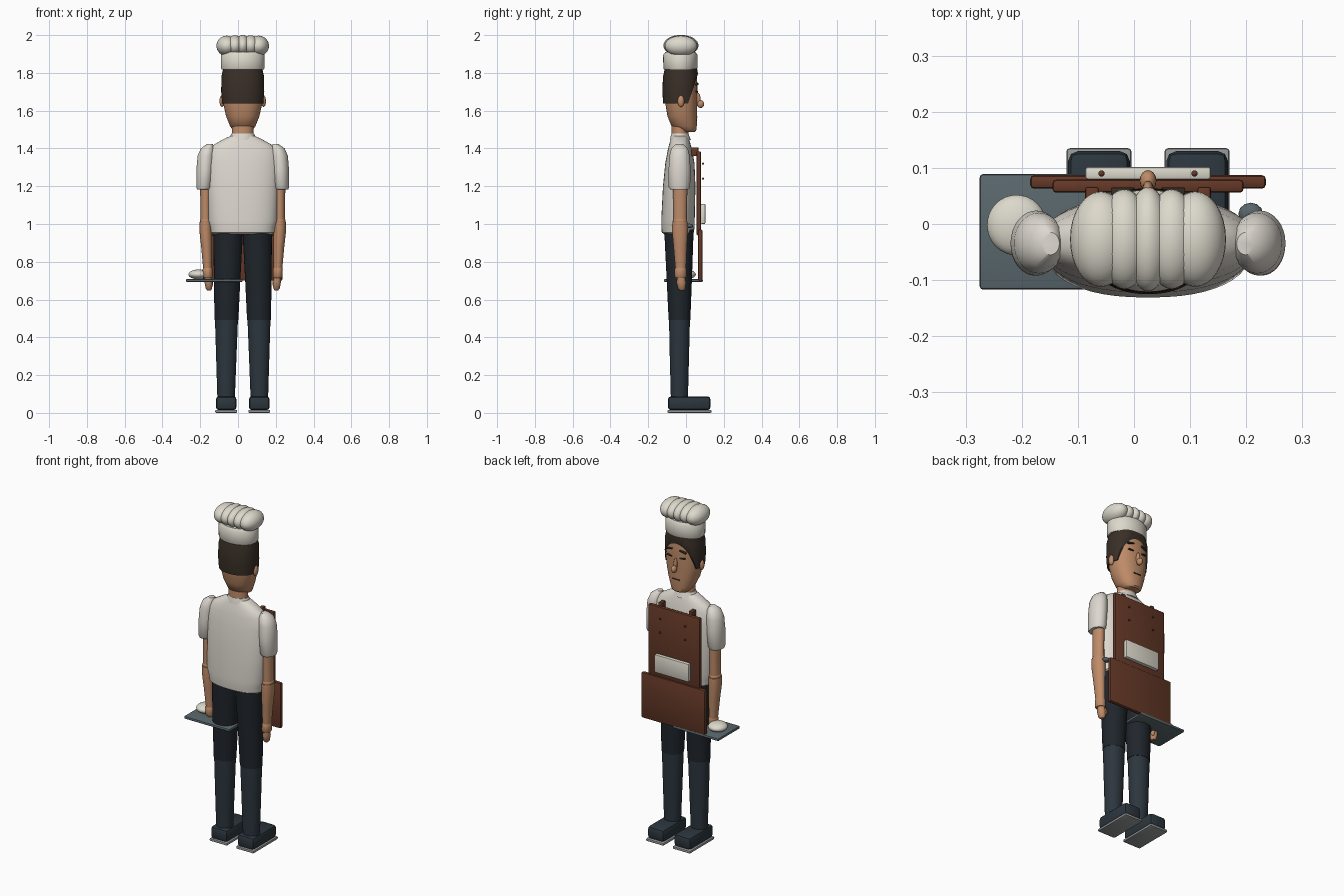
import bpy, bmesh, math
from mathutils import Vector

CX = 0.025  # the figure stands slightly right of the origin
PALETTE = {
    "cream": (0.72, 0.69, 0.60), "shirt": (0.72, 0.68, 0.62), "skin": (0.52, 0.26, 0.14),
    "hair": (0.04, 0.028, 0.02), "navy": (0.025, 0.037, 0.048), "dark": (0.014, 0.019, 0.025),
    "brown": (0.13, 0.04, 0.02), "steel": (0.10, 0.135, 0.15), "sole": (0.30, 0.31, 0.31),
}
MATS = {}
for key, rgb in PALETTE.items():
    MATS[key] = bpy.data.materials.new(key)
    MATS[key].diffuse_color = (*rgb, 1)


def finish(bm, name, color, smooth=40):
    bmesh.ops.recalc_face_normals(bm, faces=bm.faces[:])
    me = bpy.data.meshes.new(name)
    bm.to_mesh(me)
    bm.free()
    ob = bpy.data.objects.new(name, me)
    bpy.context.collection.objects.link(ob)
    me.materials.append(MATS[color])
    bpy.ops.object.select_all(action='DESELECT')
    ob.select_set(True)
    bpy.context.view_layer.objects.active = ob
    bpy.ops.object.shade_smooth_by_angle(angle=math.radians(smooth))
    return ob


def loft(name, rings, color, n=32, p=2.0, cut=None):
    """Stack of superellipse rings (z, half width, y back, y front, x offset)."""
    bm = bmesh.new()
    prev = None
    for i, (z, rx, y0, y1, dx) in enumerate(rings):
        ring = []
        for k in range(n):
            a = 2 * math.pi * k / n
            c, s = math.cos(a), math.sin(a)
            x = math.copysign(abs(c) ** (2 / p), c) * rx
            y = math.copysign(abs(s) ** (2 / p), s) * (y1 - y0) / 2
            ring.append(bm.verts.new((CX + dx + x, (y0 + y1) / 2 + y, z)))
        if prev:
            for k in range(n):
                bm.faces.new((prev[k], prev[(k + 1) % n], ring[(k + 1) % n], ring[k]))
        if i in (0, len(rings) - 1):
            bm.faces.new(ring)
        prev = ring
    if cut:
        res = bmesh.ops.bisect_plane(bm, geom=bm.verts[:] + bm.edges[:] + bm.faces[:],
                                     plane_co=cut[0], plane_no=cut[1], clear_outer=True)
        edges = [e for e in res["geom_cut"] if isinstance(e, bmesh.types.BMEdge)]
        bmesh.ops.holes_fill(bm, edges=edges)
    return finish(bm, name, color)


def box(name, x, y, z, color, bevel=0.004, tilt=0):
    """Bevelled box between (min, max) pairs; tilt turns it about y."""
    bm = bmesh.new()
    bmesh.ops.create_cube(bm, size=1)
    for v in bm.verts:
        v.co = Vector((v.co.x * (x[1] - x[0]), v.co.y * (y[1] - y[0]), v.co.z * (z[1] - z[0])))
    bmesh.ops.bevel(bm, geom=bm.edges[:], offset=bevel, segments=2, profile=0.5, affect='EDGES')
    ob = finish(bm, name, color, 35)
    ob.location = (sum(x) / 2, sum(y) / 2, sum(z) / 2)
    ob.rotation_euler.y = tilt
    return ob


def ball(name, co, r, color, seg=24):
    bm = bmesh.new()
    bmesh.ops.create_uvsphere(bm, u_segments=seg, v_segments=seg // 2, radius=1)
    for v in bm.verts:
        v.co = Vector((v.co.x * r[0] + co[0], v.co.y * r[1] + co[1], v.co.z * r[2] + co[2]))
    return finish(bm, name, color, 60)


# legs, shoes, arms and ears, mirrored about the body axis
for s, side in ((-1, "left"), (1, "right")):
    fx = CX + s * 0.0875
    box(side + "_sole", (fx - 0.058, fx + 0.058), (-0.098, 0.135), (0, 0.016), "sole", 0.006)
    box(side + "_shoe_toe", (fx - 0.055, fx + 0.055), (-0.096, 0.13), (0.014, 0.088), "navy", 0.018)
    loft(side + "_lower_leg", [(0.07, 0.046, -0.08, 0.01, s * 0.088), (0.30, 0.054, -0.086, 0.016, s * 0.087),
         (0.50, 0.061, -0.09, 0.021, s * 0.086)], "navy")
    loft(side + "_upper_leg", [(0.492, 0.063, -0.092, 0.023, s * 0.086), (0.70, 0.070, -0.102, 0.031, s * 0.083),
         (0.90, 0.076, -0.112, 0.038, s * 0.078), (0.97, 0.077, -0.115, 0.04, s * 0.077)], "dark")
    loft(side + "_sleeve", [(1.183, 0.036, -0.083, 0.013, s * 0.206), (1.195, 0.042, -0.092, 0.022, s * 0.203),
         (1.29, 0.046, -0.092, 0.024, s * 0.199), (1.36, 0.045, -0.088, 0.02, s * 0.194),
         (1.40, 0.036, -0.078, 0.01, s * 0.186), (1.423, 0.016, -0.055, -0.015, s * 0.174)], "shirt")
    loft(side + "_upper_arm", [(1.01, 0.028, -0.066, 0.004, s * 0.196), (1.11, 0.027, -0.067, 0.006, s * 0.197),
         (1.25, 0.030, -0.07, 0.008, s * 0.197)], "skin")
    ball(side + "_elbow", (CX + s * 0.196, -0.031, 1.015), (0.031, 0.038, 0.025), "skin")
    loft(side + "_forearm", [(0.76, 0.023, -0.056, 0.0, s * 0.186), (0.88, 0.029, -0.066, 0.005, s * 0.191),
         (0.97, 0.034, -0.074, 0.011, s * 0.196), (1.01, 0.033, -0.072, 0.009, s * 0.196)], "skin")
    loft(side + "_wrist_band", [(0.715, 0.022, -0.055, -0.003, s * 0.185), (0.722, 0.026, -0.06, 0.002, s * 0.185),
         (0.76, 0.026, -0.06, 0.002, s * 0.186), (0.768, 0.023, -0.056, 0, s * 0.186)], "skin")
    loft(side + "_hand", [(0.648, 0.009, -0.032, -0.012, s * 0.178), (0.658, 0.017, -0.043, -0.003, s * 0.179),
         (0.69, 0.021, -0.05, 0.0, s * 0.181), (0.72, 0.018, -0.047, -0.005, s * 0.183)], "skin", 20)
    ball(side + "_thumb", (CX + s * 0.166, -0.01, 0.688), (0.009, 0.01, 0.024), "skin", 12)
    ball(side + "_ear", (CX + s * 0.11, -0.027, 1.65), (0.013, 0.018, 0.031), "skin", 16)
    # eyes and brows
    box(side + "_brow", *[(CX + s * 0.045 - 0.021, CX + s * 0.045 + 0.021), (0.05, 0.065), (1.737, 1.745)],
        "hair", 0.002, s * 0.2)
    box(side + "_eye", (CX + s * 0.043 - 0.016, CX + s * 0.043 + 0.016), (0.05, 0.064), (1.698, 1.704),
        "hair", 0.002, s * -0.1)
    # bib straps and rivets
    bx = CX + s * 0.1
    box(side + "_strap", (bx - 0.012, bx + 0.012), (0.028, 0.066), (1.36, 1.405), "brown")
    for z in (1.32, 1.24):
        ball(side + "_rivet", (CX + s * 0.083, 0.09, z), (0.006, 0.006, 0.006), "brown", 10)

# shirt and collar
loft("shirt", [(0.945, 0.155, -0.115, 0.03, 0), (0.955, 0.168, -0.128, 0.042, 0), (0.985, 0.172, -0.131, 0.045, 0),
     (1.02, 0.184, -0.131, 0.046, 0), (1.20, 0.188, -0.122, 0.05, 0), (1.32, 0.190, -0.110, 0.045, 0),
     (1.385, 0.182, -0.098, 0.034, 0), (1.42, 0.153, -0.090, 0.025, 0), (1.45, 0.100, -0.08, 0.016, 0),
     (1.468, 0.060, -0.075, 0.01, 0)], "shirt", 48, 2.3)
loft("collar", [(1.445, 0.072, -0.085, 0.026, 0), (1.465, 0.066, -0.081, 0.018, 0),
     (1.478, 0.060, -0.077, 0.013, 0)], "shirt")

# neck, head, hair
loft("neck", [(1.44, 0.060, -0.078, 0.014, 0), (1.49, 0.056, -0.076, 0.012, 0), (1.55, 0.056, -0.076, 0.01, 0)], "skin")
HEAD = [(1.488, 0.040, -0.01, 0.046, 0), (1.495, 0.052, -0.035, 0.054, 0), (1.52, 0.068, -0.078, 0.057, 0),
        (1.57, 0.088, -0.098, 0.058, 0), (1.64, 0.104, -0.11, 0.059, 0), (1.72, 0.108, -0.116, 0.06, 0),
        (1.80, 0.104, -0.113, 0.057, 0), (1.85, 0.085, -0.10, 0.045, 0)]
loft("head", HEAD, "skin", 40, 2.2)
loft("hair", [(1.638, 0.110, -0.121, 0.064, 0), (1.70, 0.114, -0.125, 0.066, 0), (1.78, 0.113, -0.122, 0.066, 0),
     (1.84, 0.100, -0.108, 0.056, 0)], "hair", 48, 2.2, cut=((0, 0.012, 1.64), (0, 1, -0.33)))
ball("nose_bridge", (CX, 0.062, 1.66), (0.010, 0.015, 0.036), "skin", 16)
ball("nose", (CX, 0.077, 1.635), (0.015, 0.019, 0.021), "skin", 16)
box("mouth", (CX - 0.024, CX + 0.024), (0.05, 0.062), (1.565, 1.57), "hair", 0.002)

# hat: flaring band below five puffs
loft("hat_band", [(1.818, 0.112, -0.116, 0.056, 0), (1.825, 0.115, -0.120, 0.060, 0),
     (1.895, 0.115, -0.121, 0.061, 0), (1.91, 0.105, -0.11, 0.05, 0)], "cream", 40)
for i in range(5):
    d = i - 2
    e = abs(d)
    ball("hat_puff", (CX + d * 0.042, -0.027, 1.945 - 0.001 * e),
         (0.040 + 0.0075 * e, 0.093 - 0.004 * e, 0.056 - 0.001 * e), "cream", 32)

# apron with bib and pocket
box("apron_skirt", (CX - 0.21, CX + 0.21), (0.063, 0.087), (0.70, 0.97), "brown", 0.007)
box("apron_bib", (CX - 0.17, CX + 0.17), (0.056, 0.079), (0.94, 1.385), "brown", 0.006)
box("pocket", (CX - 0.112, CX + 0.112), (0.079, 0.102), (1.0, 1.107), "cream", 0.005)

# tray with dough, and the small tool at the other elbow
box("tray", (-0.275, 0.025), (-0.117, 0.089), (0.693, 0.709), "steel", 0.006)
ball("dough", (-0.209, -0.002, 0.733), (0.053, 0.054, 0.026), "cream", 32)
ball("tool_end", (0.208, 0.018, 0.99), (0.022, 0.020, 0.012), "steel", 12)
